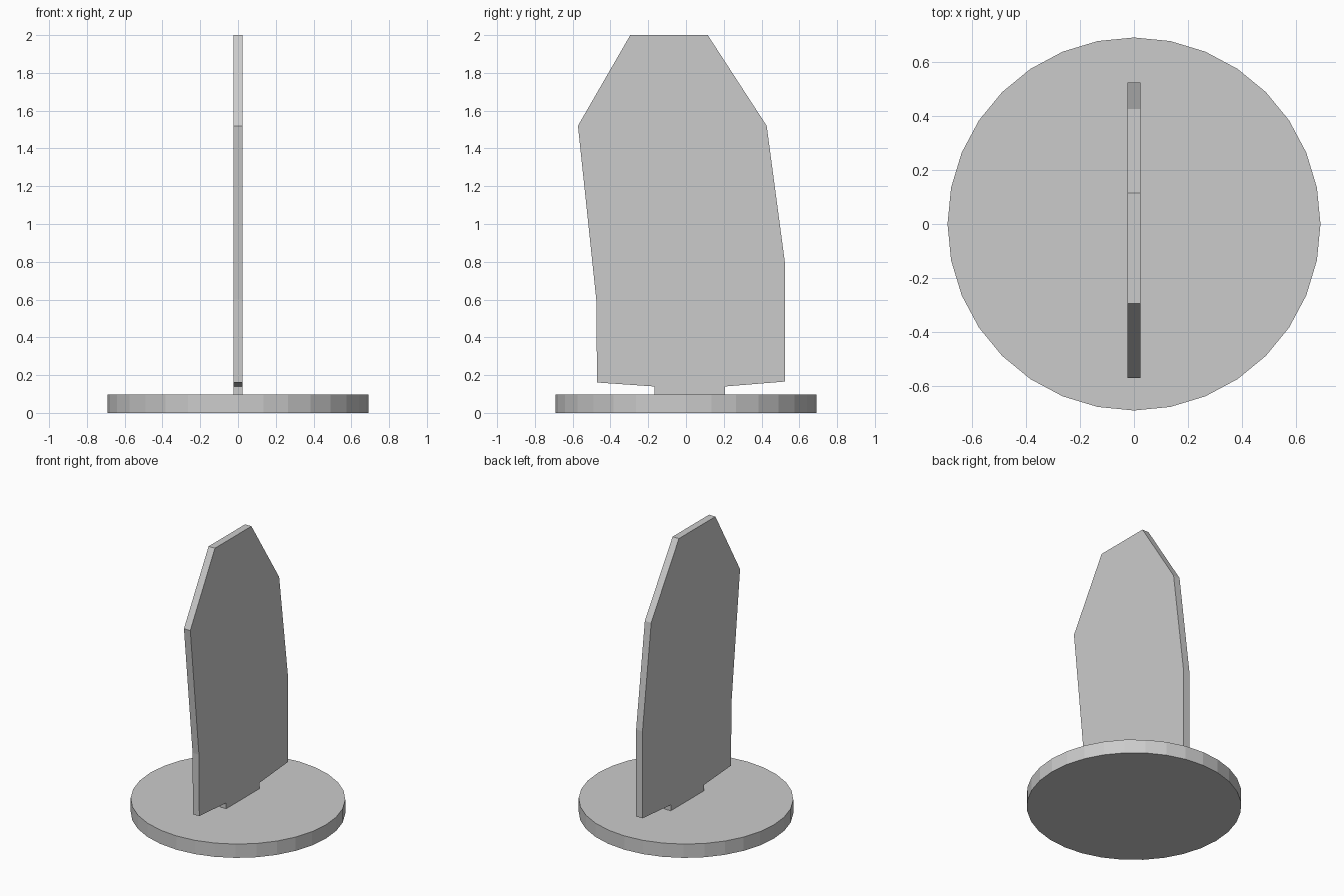
import bpy
import bmesh

if "Cube" in bpy.data.objects:
    bpy.data.objects.remove(bpy.data.objects["Cube"])

DISC_TOP = 0.098
HALF_THICKNESS = 0.025


def finish(bm, name):
    bmesh.ops.recalc_face_normals(bm, faces=bm.faces)
    mesh = bpy.data.meshes.new(name)
    bm.to_mesh(mesh)
    bm.free()
    obj = bpy.data.objects.new(name, mesh)
    bpy.context.collection.objects.link(obj)
    return obj


# Round base disc
bpy.ops.mesh.primitive_cylinder_add(vertices=32, radius=0.692, depth=DISC_TOP,
                                    location=(0, 0, DISC_TOP / 2))
bpy.context.object.name = "base_disc"

# Upright flat panel with a mounting tab, outline in (y, z)
outline = [(-0.168, DISC_TOP - 0.005), (-0.168, 0.14), (-0.471, 0.161), (-0.475, 0.60),
           (-0.572, 1.52), (-0.295, 2.0), (0.115, 2.0), (0.427, 1.52),
           (0.525, 0.785), (0.525, 0.166), (0.207, 0.14), (0.207, DISC_TOP - 0.005)]
bm = bmesh.new()
face = bm.faces.new([bm.verts.new((-HALF_THICKNESS, y, z)) for y, z in outline])
side = bmesh.ops.extrude_face_region(bm, geom=[face], use_keep_orig=True)
bmesh.ops.translate(bm, vec=(2 * HALF_THICKNESS, 0, 0),
                    verts=[v for v in side["geom"] if isinstance(v, bmesh.types.BMVert)])
finish(bm, "upright_panel")
